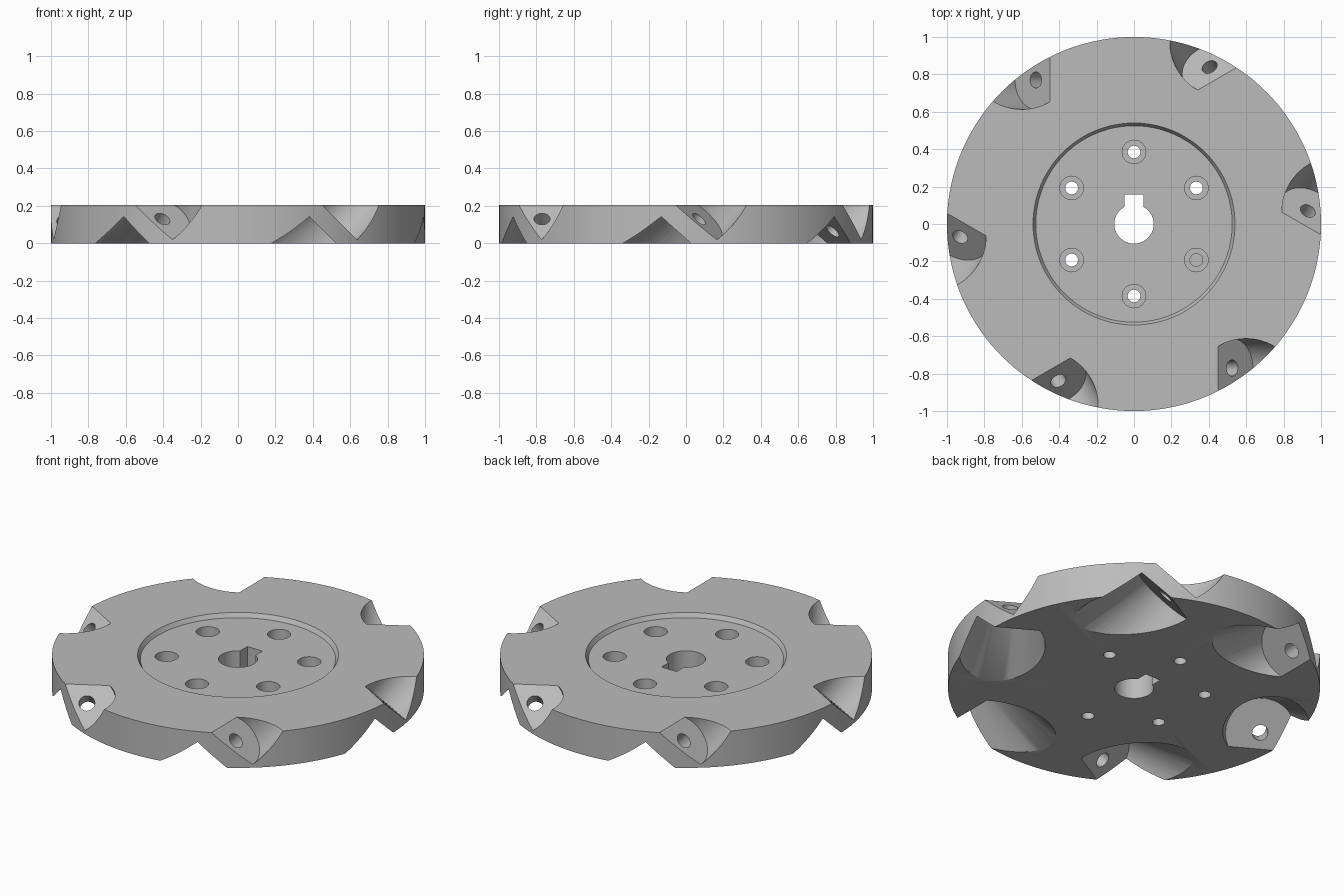
import bpy
import bmesh
import math
from mathutils import Matrix, Vector

old = bpy.data.objects.get("Cube")
if old:
    bpy.data.objects.remove(old, do_unlink=True)

HEIGHT = 0.205
FLOOR = 0.18
TEETH = 6

# One plain steel material
steel = bpy.data.materials.new("grey_steel")
steel.use_nodes = True
colour = (0.5, 0.5, 0.5, 1.0)
steel.diffuse_color = colour
steel.node_tree.nodes["Principled BSDF"].inputs["Base Color"].default_value = colour


def new_object(name, bm):
    bmesh.ops.recalc_face_normals(bm, faces=bm.faces[:])
    mesh = bpy.data.meshes.new(name)
    bm.to_mesh(mesh)
    bm.free()
    mesh.materials.append(steel)
    obj = bpy.data.objects.new(name, mesh)
    bpy.context.collection.objects.link(obj)
    return obj


def lathe(name, profile, steps):
    """Spin a closed (radius, height) profile about the z axis."""
    bm = bmesh.new()
    verts = [bm.verts.new((r, 0, z)) for r, z in profile]
    edges = [bm.edges.new((a, b)) for a, b in zip(verts, verts[1:] + verts[:1])]
    bmesh.ops.spin(bm, geom=verts + edges, cent=(0, 0, 0), axis=(0, 0, 1),
                   angle=math.tau, steps=steps)
    bmesh.ops.remove_doubles(bm, verts=bm.verts[:], dist=0.0001)
    return new_object(name, bm)


def cone_cutter(start, direction, length, r_start, r_end, turn=0.0, segments=64):
    """Round cutter running from start along direction, turned about z."""
    bm = bmesh.new()
    bmesh.ops.create_cone(bm, cap_ends=True, segments=segments,
                          radius1=r_start, radius2=r_end, depth=length)
    aim = Vector(direction).normalized()
    place = (Matrix.Rotation(turn, 4, "Z")
             @ Matrix.Translation(Vector(start) + aim * length / 2)
             @ aim.to_track_quat("Z", "Y").to_matrix().to_4x4())
    bmesh.ops.transform(bm, matrix=place, verts=bm.verts[:])
    return new_object("cutter", bm)


def cut(target, cutter):
    mod = target.modifiers.new("cut", "BOOLEAN")
    mod.operation = "DIFFERENCE"
    mod.solver = "EXACT"
    mod.object = cutter
    cutter.hide_render = True
    bpy.context.view_layer.objects.active = target
    bpy.ops.object.modifier_apply(modifier=mod.name)
    bpy.data.objects.remove(cutter, do_unlink=True)


# Disc with recessed hub face and centre bore
body = lathe("cutter_disc", [(0.105, 0), (1, 0), (1, HEIGHT), (0.54, HEIGHT),
                             (0.525, FLOOR), (0.105, FLOOR)], 144)

# Keyway in the bore
bm = bmesh.new()
bmesh.ops.create_cube(bm, size=1)
bmesh.ops.transform(bm, verts=bm.verts[:],
                    matrix=Matrix.Translation((0, 0.109, 0.1)) @ Matrix.Diagonal((0.1, 0.1, 0.5, 1)))
cut(body, new_object("cutter", bm))

up_out = (1, 0, 1)
down_in = (-1, 0, -1)
for i in range(TEETH):
    turn = i * math.tau / TEETH
    # Counterbored hub screw holes
    cut(body, cone_cutter((0, 0.385, -0.1), (0, 0, 1), 0.5, 0.034, 0.034, turn, 32))
    cut(body, cone_cutter((0, 0.385, 0.1), (0, 0, 1), 0.3, 0.063, 0.063, turn, 32))
    # Upper insert pocket with its sloping seat
    cut(body, cone_cutter((0.525, -0.77, 0.13), up_out, 0.5, 0.157, 0.157, turn))
    # Lower flared clearance pocket behind the seat
    cut(body, cone_cutter((0.457, -0.77, 0.067), down_in, 0.5, 0.188, 0.338, turn))
    # Clamping screw hole joining the two seats
    cut(body, cone_cutter((0.6, -0.77, 0.205), down_in, 0.3, 0.043, 0.043, turn, 32))

# Smooth round walls, crisp edges
bpy.ops.object.select_all(action="DESELECT")
body.select_set(True)
bpy.context.view_layer.objects.active = body
bpy.ops.object.shade_smooth_by_angle(angle=math.radians(30))
